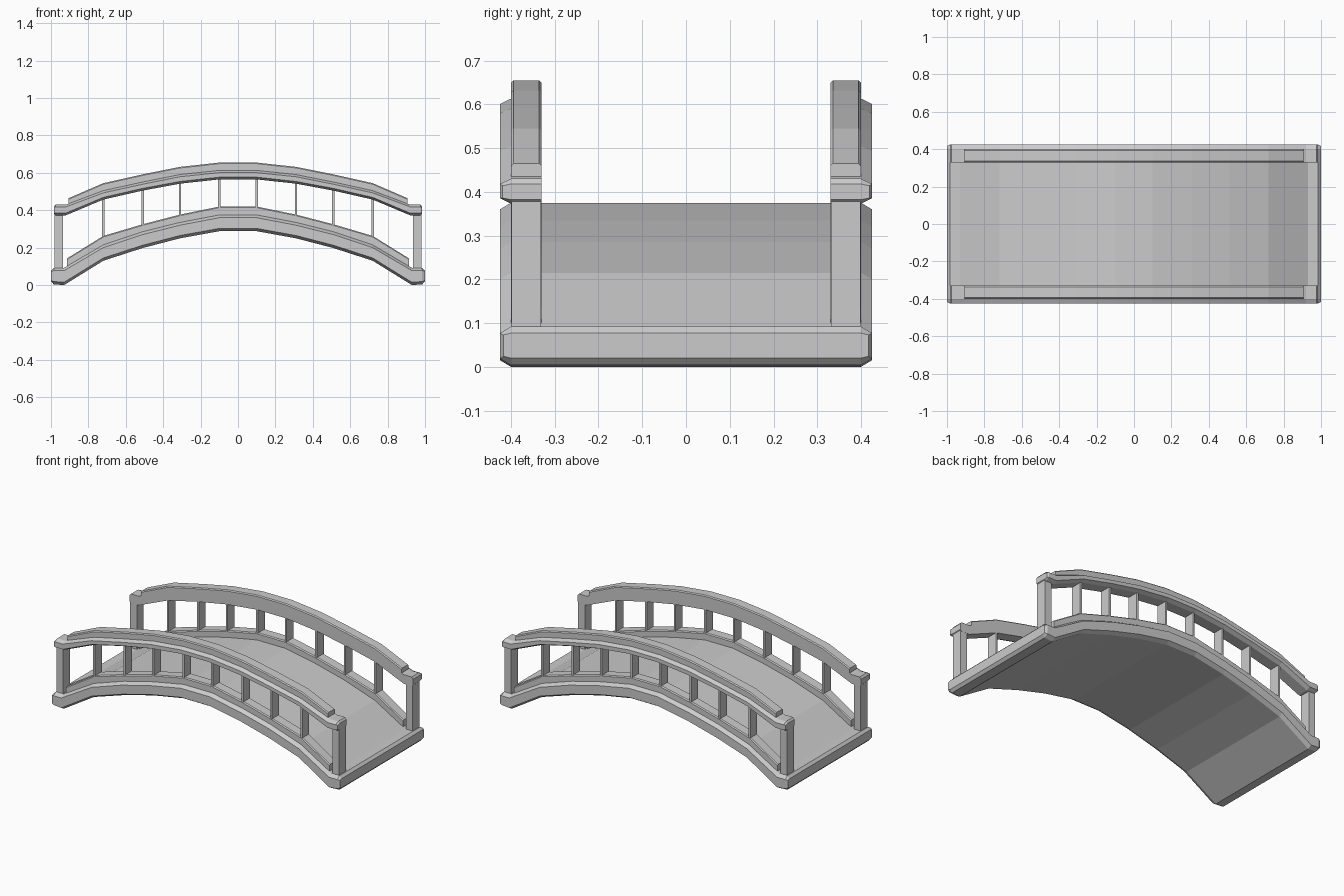
import bpy, bmesh

if "Cube" in bpy.data.objects:
    bpy.data.objects.remove(bpy.data.objects["Cube"])

IN, MID, OUT = 0.33, 0.40, 0.425   # inner face, step, outer face (y)
XS = [0.72, 0.51, 0.31, 0.10]      # bends of the arch


def finish(name, bm, mirror_axes=()):
    bmesh.ops.recalc_face_normals(bm, faces=bm.faces)
    me = bpy.data.meshes.new(name)
    bm.to_mesh(me)
    bm.free()
    ob = bpy.data.objects.new(name, me)
    bpy.context.collection.objects.link(ob)
    if mirror_axes:
        m = ob.modifiers.new("mirror", 'MIRROR')
        m.use_axis = ('x' in mirror_axes, 'y' in mirror_axes, False)
        m.use_mirror_merge = False
    return ob


def arch(name, half, section, mirror_axes=()):
    """Loft section(zb, zt, inset) along an arch given for one half as (x, zb, zt, inset)."""
    full = [(-x, b, t, i) for x, b, t, i in half] + half[::-1]
    bm = bmesh.new()
    rings = [[bm.verts.new((x, y, z)) for y, z in section(b, t, i)] for x, b, t, i in full]
    n = len(rings[0])
    for r, s in zip(rings, rings[1:]):
        for k in range(n):
            bm.faces.new((r[k], r[(k + 1) % n], s[(k + 1) % n], s[k]))
    bm.faces.new(rings[0])
    bm.faces.new(rings[-1])
    return finish(name, bm, mirror_axes)


def deck_section(b, t, i):
    c = 0.015 if i == 0 else 0.004
    right = [(MID, b), (OUT - i, b + c), (OUT - i, t - c), (MID, t)]
    return right + [(-y, z) for y, z in reversed(right)]


def rail_section(b, t, i):
    c = 0.012 if i == 0 else 0.004
    return [(IN, b), (MID, b), (OUT - i, b + c), (OUT - i, t - c), (MID, t), (IN, t)]


def cap_section(b, t, i):
    c = 0.006
    return [(IN, b), (MID, b), (MID, t - c), (MID - c, t), (IN + c, t), (IN, t - c)]


def along(ends, bottoms, tops):
    return ends + [(x, b, t, 0) for x, b, t in zip(XS, bottoms, tops)]


deck_top = [0.215, 0.285, 0.335, 0.375]
rail_low = [0.457, 0.505, 0.542, 0.565]
rail_top = [0.505, 0.551, 0.591, 0.613]

# Arched deck slab
arch("deck", along([(1.0, 0.02, 0.077, 0.008), (0.985, 0.004, 0.092, 0), (0.93, 0.0, 0.092, 0)],
                   [0.13, 0.198, 0.25, 0.288], deck_top), deck_section)

# Raised curbs along both edges of the deck
arch("curb", along([(0.915, 0.08, 0.142, 0)], [z - 0.02 for z in deck_top],
                   [0.263, 0.325, 0.377, 0.42]), cap_section, 'y')

# Handrails and the narrower cap on top of them
arch("handrail", along([(0.985, 0.382, 0.418, 0.006), (0.975, 0.373, 0.43, 0),
                        (0.92, 0.373, 0.43, 0)], rail_low, rail_top), rail_section, 'y')
arch("handrail_cap", along([(0.905, 0.42, 0.465, 0)], [z - 0.02 for z in rail_top],
                           [0.545, 0.592, 0.632, 0.655]), cap_section, 'y')


def upright(name, x, w, z0, z1):
    bm = bmesh.new()
    bmesh.ops.create_cube(bm, size=1)
    for v in bm.verts:
        v.co.x = x + v.co.x * w
        v.co.y = (IN + MID) / 2 + v.co.y * (MID - IN - 0.002)
        v.co.z = z1 if v.co.z > 0 else z0
    finish(name, bm, 'xy')


# End posts and thin balusters
upright("end_post", 0.958, 0.046, 0.08, 0.385)
for k, x in enumerate(XS):
    upright(f"baluster_{k + 1}", x, 0.013, deck_top[k], rail_low[k] + 0.02)
